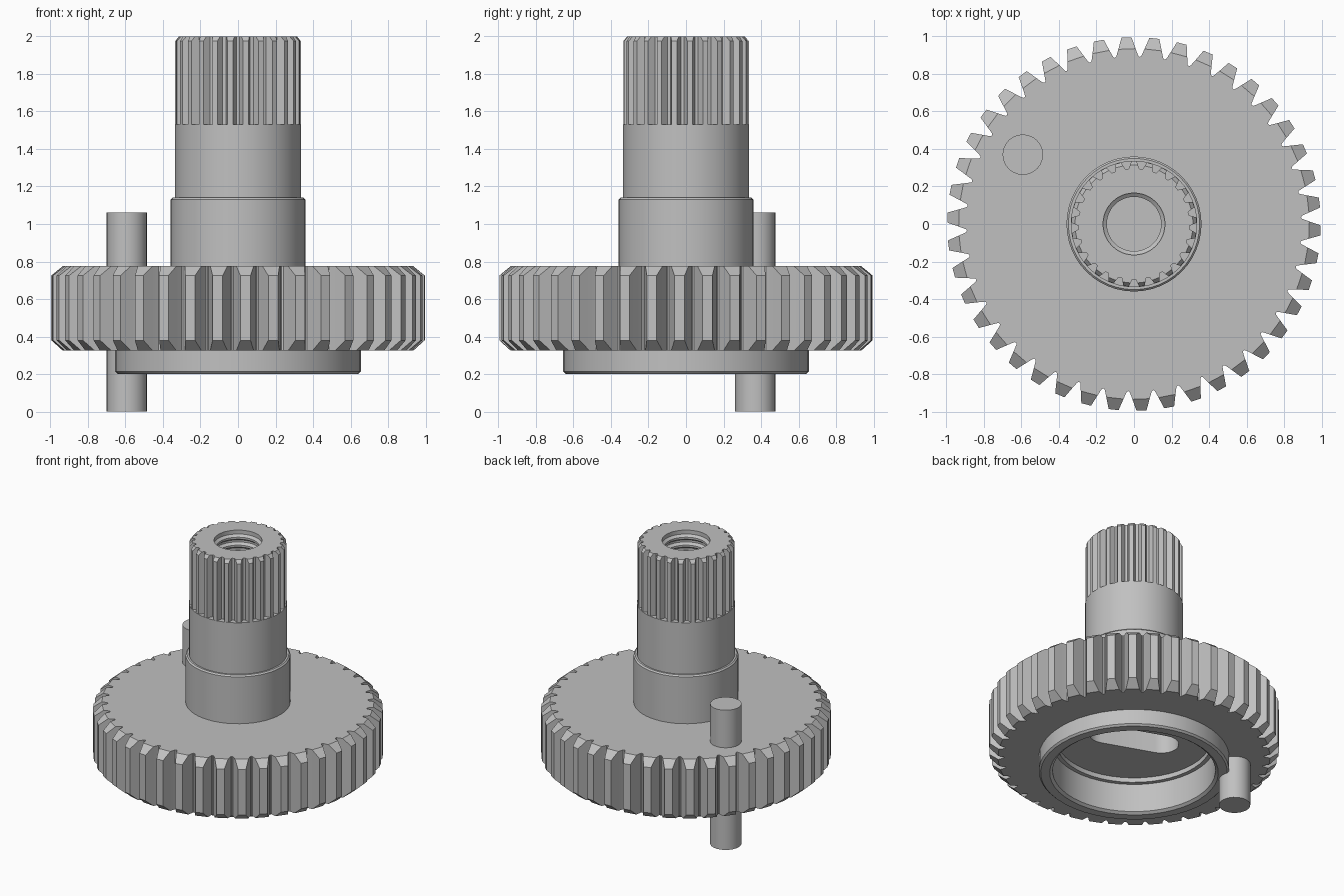
import bpy, bmesh
from math import cos, sin, pi, radians

if "Cube" in bpy.data.objects:
    bpy.data.objects.remove(bpy.data.objects["Cube"])

# single plain grey metal
metal = bpy.data.materials.new("grey_metal")
metal.use_nodes = True
GREY = (0.53, 0.53, 0.53, 1)
metal.diffuse_color = GREY
metal.node_tree.nodes["Principled BSDF"].inputs["Base Color"].default_value = GREY


def loft(name, rings, loop=False, location=(0, 0, 0)):
    """Skin a stack of equal-length rings; cap the ends, or close the stack."""
    bm = bmesh.new()
    rows = [[bm.verts.new(p) for p in ring] for ring in rings]
    n = len(rows[0])
    pairs = list(zip(rows, rows[1:]))
    if loop:
        pairs.append((rows[-1], rows[0]))
    else:
        bm.faces.new(rows[0][::-1])
        bm.faces.new(rows[-1])
    for a, b in pairs:
        for i in range(n):
            j = (i + 1) % n
            bm.faces.new((a[i], a[j], b[j], b[i]))
    bmesh.ops.remove_doubles(bm, verts=bm.verts, dist=1e-5)
    bmesh.ops.recalc_face_normals(bm, faces=bm.faces)
    mesh = bpy.data.meshes.new(name)
    bm.to_mesh(mesh)
    bm.free()
    mesh.materials.append(metal)
    obj = bpy.data.objects.new(name, mesh)
    obj.location = location
    bpy.context.collection.objects.link(obj)
    return obj


def circle(r, z, n=48):
    return [(r * cos(2 * pi * i / n), r * sin(2 * pi * i / n), z) for i in range(n)]


def lathe(name, profile, **options):
    return loft(name, [circle(r, z) for r, z in profile], **options)


def toothed(name, half, count, phase, levels):
    """Toothed prism; half = (pitch fraction, radius) from root to tip.
    Levels flagged True are trimmed to the radius before the tip (bevelled ends)."""
    def ring(z, trimmed):
        side = half[:-1] + [half[-2]] if trimmed else half
        tooth = [(-f, r) for f, r in side] + [(f, r) for f, r in side[::-1]][:-1]
        pts = []
        for k in range(count):
            for f, r in tooth:
                a = phase + 2 * pi * (k + f) / count
                pts.append((r * cos(a), r * sin(a), z))
        return pts
    return loft(name, [ring(z, t) for z, t in levels])


def activate(obj):
    bpy.ops.object.select_all(action='DESELECT')
    obj.select_set(True)
    bpy.context.view_layer.objects.active = obj


def cut(obj, cutter):
    activate(obj)
    mod = obj.modifiers.new("cut", 'BOOLEAN')
    mod.operation = 'DIFFERENCE'
    mod.solver = 'EXACT'
    mod.object = cutter
    bpy.ops.object.modifier_apply(modifier=mod.name)


# large gear wheel with bevelled tooth ends
gear = toothed("gear_wheel",
               [(0.5, 0.892), (0.445, 0.896), (0.4, 0.91), (0.33, 0.935), (0.18, 0.996)],
               42, radians(92.3),
               [(0.325, True), (0.38, False), (0.725, False), (0.775, True)])

# hollow collar under the gear
collar = lathe("lower_collar", [(0.56, 0.325), (0.56, 0.215), (0.58, 0.2), (0.642, 0.2),
                                (0.655, 0.213), (0.655, 0.325)], loop=True)

# stepped shaft
shaft = lathe("shaft", [(0.36, 0.775), (0.36, 1.13), (0.35, 1.14), (0.337, 1.14), (0.337, 1.53)])

# splined shaft end
spline = toothed("spline_end", [(0.5, 0.296), (0.38, 0.296), (0.27, 0.315), (0.17, 0.335)],
                 25, radians(90), [(1.53, False), (1.975, False), (2.0, True)])

# through pin
pin = loft("pin", [circle(0.108, z, 24) for z in (0, 1.06)], location=(-0.593, 0.37, 0))

# recess and slot under the gear
recess = lathe("recess_cutter", [(0.56, 0.2), (0.56, 0.43), (0.53, 0.43), (0.53, 0.465)])


def stadium(z, length=0.2, r=0.12, steps=12):
    pts = []
    for end in (0, 1):
        for i in range(steps + 1):
            a = pi * (end + i / steps) - pi / 2
            pts.append((r * cos(a) + length * (1 - 2 * end), r * sin(a), z))
    return pts


slot = loft("slot_cutter", [stadium(0.4), stadium(0.7)])
slot.rotation_euler.z = radians(160)

# threaded bore
WIDE, NARROW, PITCH = 0.165, 0.145, 0.06
thread = [(WIDE, 2.05), (WIDE, 1.97)]
for k in range(12):
    z = 1.955 - k * PITCH
    thread += [(NARROW, z), (NARROW, z - PITCH / 4),
               (WIDE, z - PITCH / 2), (WIDE, z - PITCH * 0.75)]
thread += [(NARROW, 1.22)]
bore = lathe("bore_cutter", thread)

bpy.context.view_layer.update()
for target, cutter in ((gear, recess), (gear, slot), (spline, bore), (shaft, bore)):
    cut(target, cutter)
for cutter in (recess, slot, bore):
    bpy.data.objects.remove(cutter)

for obj in (gear, collar, shaft, spline, pin):
    activate(obj)
    bpy.ops.object.shade_smooth_by_angle(angle=radians(28))
